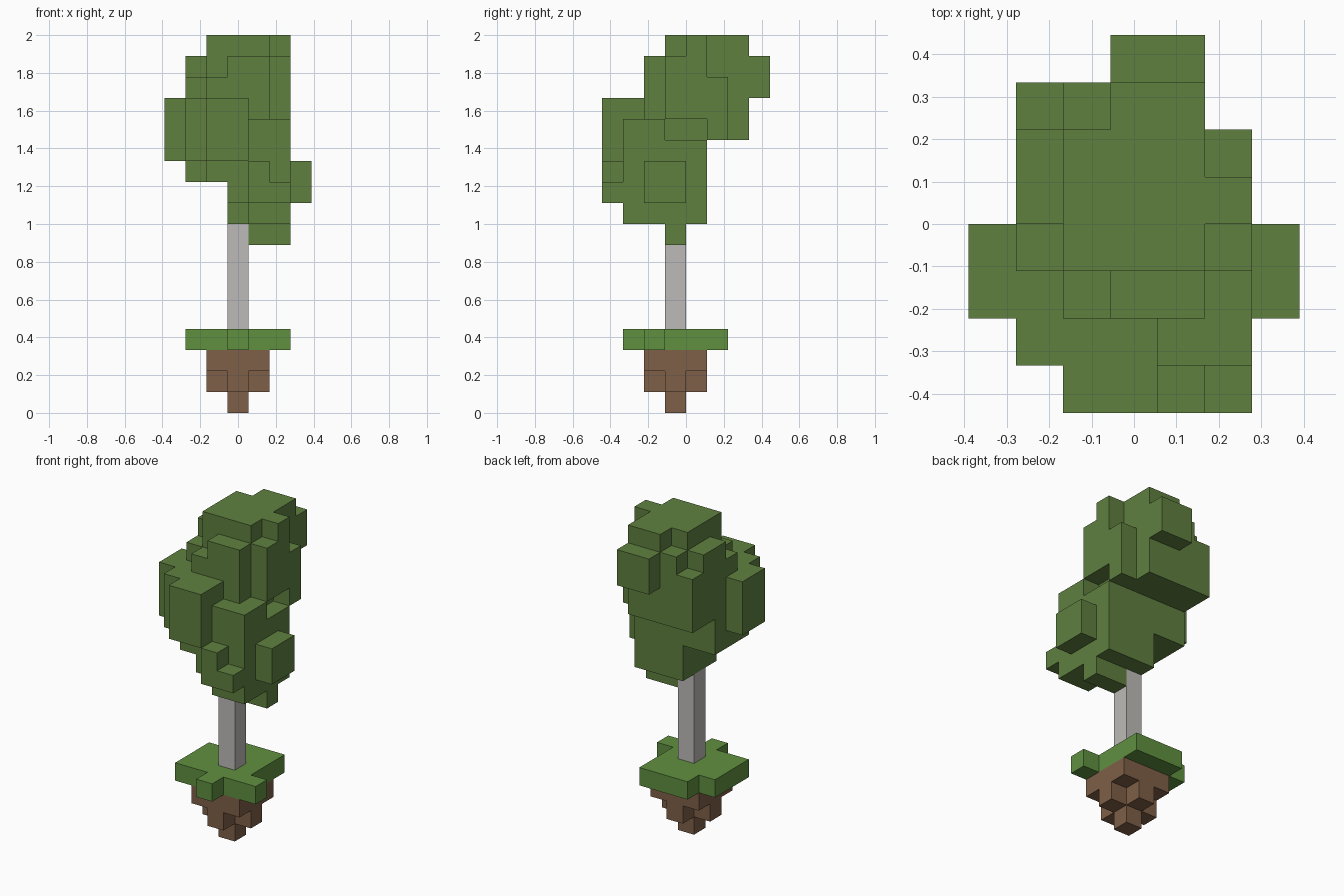
import bpy
import bmesh
import math

cube = bpy.data.objects.get("Cube")
if cube:
    bpy.data.objects.remove(cube, do_unlink=True)

# Edge length of one block; the tree stands eighteen blocks tall
UNIT = 2 / 18
DIRECTIONS = [(1, 0, 0), (-1, 0, 0), (0, 1, 0), (0, -1, 0), (0, 0, 1), (0, 0, -1)]


def make_material(name, red, green, blue):
    material = bpy.data.materials.new(name)
    material.use_nodes = True
    color = (red, green, blue, 1)
    material.diffuse_color = color
    shader = next(n for n in material.node_tree.nodes if n.type == "BSDF_PRINCIPLED")
    shader.inputs["Base Color"].default_value = color
    shader.inputs["Roughness"].default_value = 0.9
    return material


def fill_cells(boxes):
    """Collect the grid cells covered by inclusive index ranges."""
    cells = set()
    for left, right, front, back, bottom, top in boxes:
        for i in range(left, right + 1):
            for j in range(front, back + 1):
                for k in range(bottom, top + 1):
                    cells.add((i, j, k))
    return cells


def add_face(bm, cell, direction):
    """Add the square that closes one side of a cell."""
    axis = next(a for a in range(3) if direction[a])
    sign = direction[axis]
    u, v = (axis + 1) % 3, (axis + 2) % 3
    center = (cell[0], cell[1] - 3.5, cell[2] + 0.5)
    verts = []
    for du, dv in [(-1, -1), (1, -1), (1, 1), (-1, 1)][::sign]:
        point = list(center)
        point[axis] += sign / 2
        point[u] += du / 2
        point[v] += dv / 2
        verts.append(bm.verts.new([c * UNIT for c in point]))
    bm.faces.new(verts)


def build_blocks(name, boxes, material):
    """Make a blocky solid with only its outer skin, merged into flat faces."""
    cells = fill_cells(boxes)
    bm = bmesh.new()
    for cell in sorted(cells):
        for direction in DIRECTIONS:
            neighbour = tuple(c + d for c, d in zip(cell, direction))
            if neighbour not in cells:
                add_face(bm, cell, direction)
    bmesh.ops.remove_doubles(bm, verts=bm.verts[:], dist=UNIT / 100)
    bmesh.ops.dissolve_limit(bm, angle_limit=math.radians(1),
                             verts=bm.verts[:], edges=bm.edges[:])
    mesh = bpy.data.meshes.new(name)
    bm.to_mesh(mesh)
    bm.free()
    mesh.materials.append(material)
    obj = bpy.data.objects.new(name, mesh)
    bpy.context.scene.collection.objects.link(obj)
    return obj


leaf_green = make_material("leaf green", 0.115, 0.216, 0.051)
grass_green = make_material("grass green", 0.117, 0.279, 0.051)
bark_grey = make_material("bark grey", 0.515, 0.5, 0.48)
soil_brown = make_material("soil brown", 0.212, 0.115, 0.065)

# Soil clump tapering to a point
build_blocks("soil", [
    (0, 0, 3, 3, 0, 1),
    (-1, 1, 3, 3, 1, 1),
    (0, 0, 2, 4, 1, 1),
    (-1, 1, 2, 4, 2, 2),
], soil_brown)

# Grass plate with uneven edges
build_blocks("grass", [
    (-1, 1, 2, 5, 3, 3),
    (-2, -2, 2, 4, 3, 3),
    (2, 2, 2, 2, 3, 3),
    (0, 0, 1, 1, 3, 3),
], grass_green)

# Trunk
build_blocks("trunk", [(0, 0, 3, 3, 4, 8)], bark_grey)

# Lower crown: core, front mass, side bumps and hanging blocks
lower_crown = [
    (0, 2, 2, 4, 9, 12),
    (1, 2, 1, 1, 9, 13),
    (1, 2, 2, 2, 13, 13),
    (1, 1, 0, 0, 10, 11),
    (2, 2, 0, 0, 10, 10),
    (3, 3, 2, 3, 10, 11),
    (0, 0, 1, 1, 10, 11),
    (1, 2, 3, 3, 8, 8),
    (-2, -1, 2, 4, 11, 12),
    (-1, -1, 1, 1, 11, 11),
    (-2, 0, 1, 2, 12, 14),
    (-1, 0, 0, 0, 12, 14),
    (-3, -3, 2, 3, 12, 14),
]

# Upper crown: core with stepped columns around it
upper_crown = [
    (-1, 1, 3, 5, 13, 17),
    (-2, -2, 4, 5, 13, 16),
    (-2, -2, 3, 3, 13, 15),
    (0, 1, 6, 6, 13, 17),
    (-1, -1, 6, 6, 13, 16),
    (-2, -2, 6, 6, 13, 15),
    (0, 1, 7, 7, 15, 16),
    (0, 1, 2, 2, 14, 16),
    (-1, -1, 2, 2, 14, 15),
    (2, 2, 3, 3, 14, 16),
    (2, 2, 4, 4, 14, 17),
    (2, 2, 5, 5, 13, 15),
]
build_blocks("crown", lower_crown + upper_crown, leaf_green)
